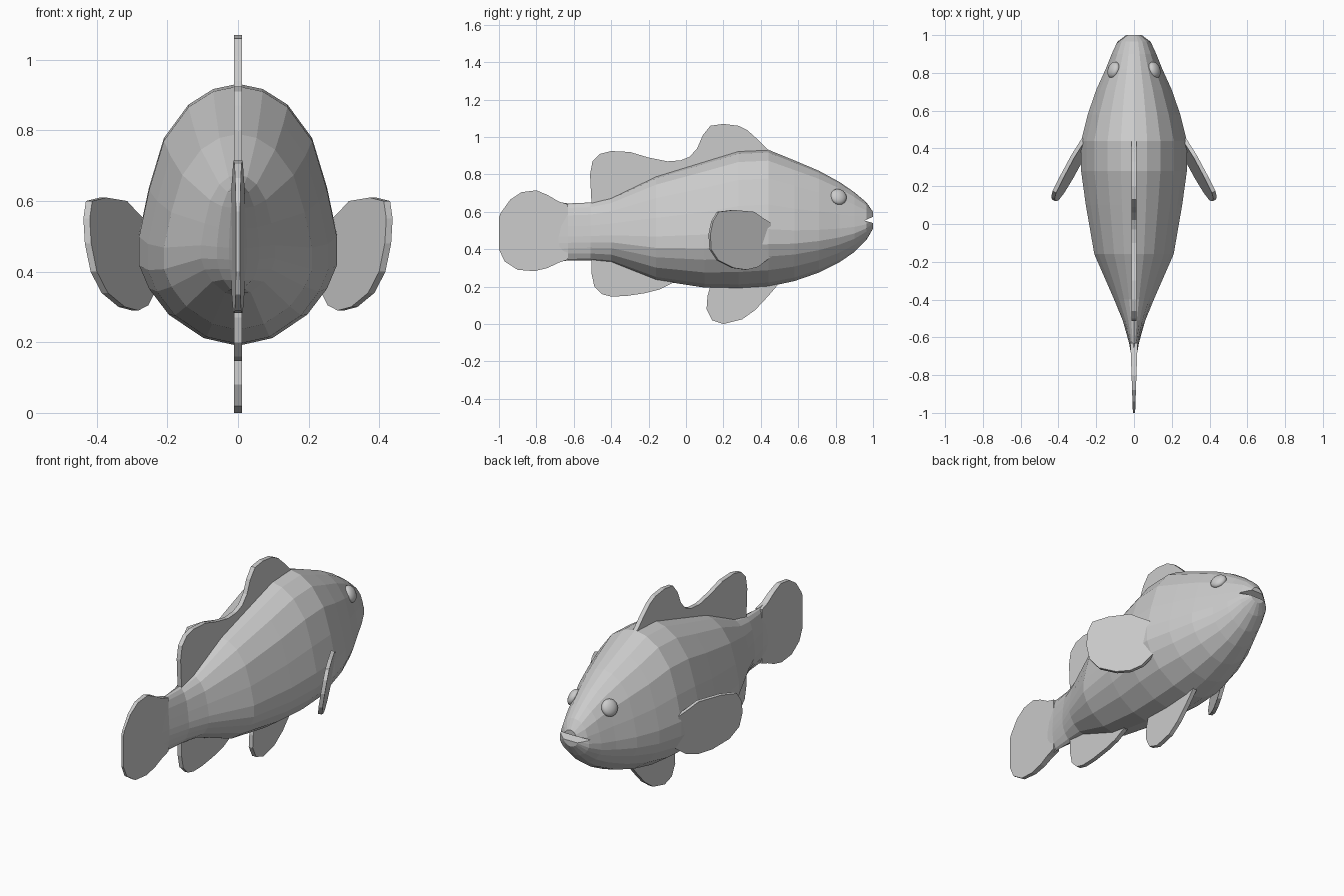
import bpy, bmesh, math

if "Cube" in bpy.data.objects:
    bpy.data.objects.remove(bpy.data.objects["Cube"])


def make_object(name, bm):
    bmesh.ops.recalc_face_normals(bm, faces=bm.faces)
    mesh = bpy.data.meshes.new(name)
    bm.to_mesh(mesh)
    bm.free()
    ob = bpy.data.objects.new(name, mesh)
    bpy.context.collection.objects.link(ob)
    return ob


def slab(name, outline, place):
    """Thin closed plate; place(y, z, side) gives the 3D point on each face."""
    bm = bmesh.new()
    left, right = ([bm.verts.new(place(y, z, s)) for y, z in outline] for s in (-1, 1))
    bm.faces.new(left)
    bm.faces.new(right[::-1])
    n = len(outline)
    for i in range(n):
        j = (i + 1) % n
        bm.faces.new((left[i], right[i], right[j], left[j]))
    return make_object(name, bm)


# Body: one egg-shaped section lofted along y as (y, bottom, top, half width)
half = [(0, 1), (.25, .98), (.5, .92), (.75, .79), (.9, .6), (1, .42),
        (1, .31), (.9, .22), (.7, .12), (.35, .03), (0, 0)]
section = half + [(-x, t) for x, t in half[-2:0:-1]]
stations = [(1.0, .51, .60, .042), (.965, .45, .65, .088), (.9, .385, .705, .118),
            (.82, .33, .76, .15), (.71, .275, .82, .20), (.58, .23, .875, .245),
            (.44, .20, .932, .28), (.28, .19, .925, .28), (.10, .195, .87, .255),
            (-.16, .235, .79, .21), (-.40, .33, .675, .105), (-.51, .34, .65, .06),
            (-.63, .34, .645, .026), (-.70, .33, .655, .014)]
bm = bmesh.new()
rings = [[bm.verts.new((x * w, y, lo + t * (hi - lo))) for x, t in section]
         for y, lo, hi, w in stations]
n = len(section)
for a, b in zip(rings, rings[1:]):
    for i in range(n):
        j = (i + 1) % n
        bm.faces.new((a[i], a[j], b[j], b[i]))
bm.faces.new(rings[0])
bm.faces.new(rings[-1])
body = make_object("body", bm)

# Mouth: wedge cut into the snout
cutter = slab("mouth_cutter", [(.955, .553), (1.03, .588), (1.03, .532)],
              lambda y, z, s: (s * .2, y, z))
cutter.hide_render = True
cut = body.modifiers.new("mouth", 'BOOLEAN')
cut.operation = 'DIFFERENCE'
cut.solver = 'EXACT'
cut.object = cutter
bpy.context.view_layer.objects.active = body
bpy.ops.object.modifier_apply(modifier=cut.name)
bpy.data.objects.remove(cutter)


# Fins on the centre line
def flat(y, z, s):
    return (s * .012, y, z)


slab("dorsal_fin", [(.44, .93), (.38, .99), (.33, 1.035), (.28, 1.06), (.2, 1.07),
                    (.13, 1.06), (.09, 1.01), (.06, .94), (.02, .895), (-.03, .875),
                    (-.1, .87), (-.2, .89), (-.3, .92), (-.4, .925), (-.46, .91),
                    (-.5, .87), (-.513, .8), (-.505, .64), (-.3, .66), (0, .78),
                    (.3, .88)], flat)
slab("anal_fin", [(-.05, .23), (-.14, .185), (-.22, .165), (-.32, .15), (-.4, .147),
                  (-.45, .16), (-.49, .2), (-.505, .27), (-.505, .36), (-.3, .33)], flat)
slab("pelvic_fin", [(.5, .22), (.44, .15), (.37, .075), (.3, .025), (.2, 0), (.14, .02),
                    (.11, .08), (.115, .15), (.135, .22)], flat)
slab("tail_fin", [(-.63, .64), (-.68, .655), (-.74, .69), (-.8, .715), (-.88, .705),
                  (-.94, .665), (-.99, .595), (-1, .57), (-1, .40), (-.97, .335),
                  (-.9, .29), (-.81, .283), (-.74, .30), (-.68, .328), (-.63, .345)],
     lambda y, z, s: (s * (.006 + .035 * (y + 1)), y, z))

# Side fins and eyes, mirrored left and right
pectoral = [(.45, .54), (.41, .565), (.36, .60), (.25, .61), (.17, .60), (.14, .55),
            (.125, .48), (.13, .40), (.17, .34), (.25, .30), (.32, .29), (.38, .305),
            (.45, .36)]
for side, label in ((1, "right"), (-1, "left")):
    slab(label + "_pectoral_fin", pectoral,
         lambda y, z, s: (side * (.28 + .52 * (.41 - y) + .17 * (z - .5) + s * .009),
                          y + s * .005, z))
    bpy.ops.mesh.primitive_uv_sphere_add(segments=20, ring_count=12, radius=.045,
                                         location=(side * .108, .815, .68),
                                         rotation=(0, side * -.45, side * .35))
    eye = bpy.context.object
    eye.name = label + "_eye"
    eye.scale = (.6, 1, 1)
    bpy.ops.object.shade_smooth()
